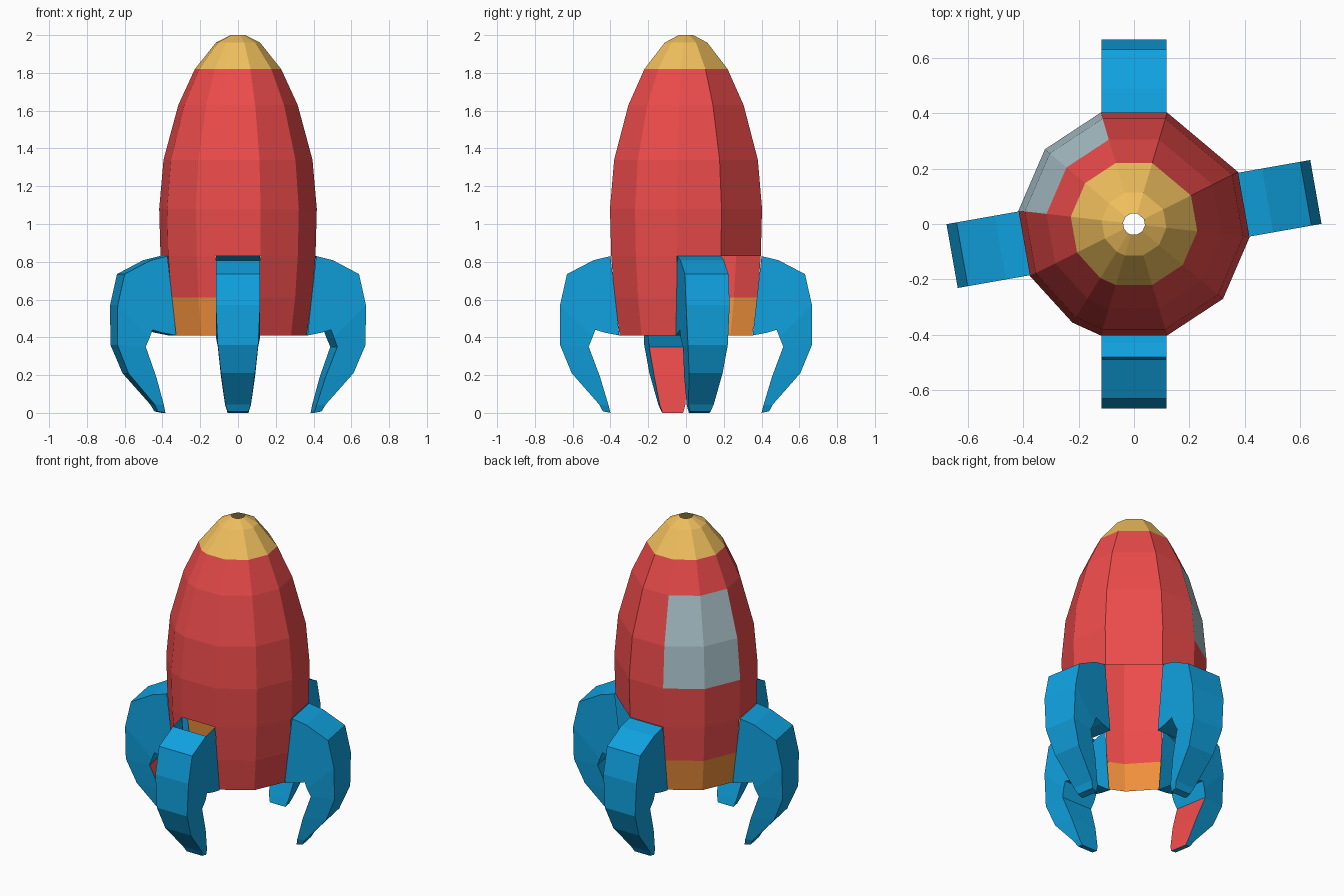
import bpy
from math import sin, cos, radians

if "Cube" in bpy.data.objects:
    bpy.data.objects.remove(bpy.data.objects["Cube"])


def material(name, rgb):
    m = bpy.data.materials.new(name)
    m.diffuse_color = (*rgb, 1)
    m.use_nodes = True
    m.node_tree.nodes["Principled BSDF"].inputs["Base Color"].default_value = m.diffuse_color
    return m


RED = material("red", (.84, .07, .07))
BLUE = material("blue", (.005, .36, .74))
YELLOW = material("yellow", (.87, .52, .11))
ORANGE = material("orange", (.87, .28, .045))
GLASS = material("pale_glass", (.42, .57, .62))


def build(name, verts, faces, mats, slots=None):
    me = bpy.data.meshes.new(name)
    me.from_pydata(verts, [], faces)
    for m in mats:
        me.materials.append(m)
    for i, s in enumerate(slots or []):
        me.polygons[i].material_index = s
    me.update()
    ob = bpy.data.objects.new(name, me)
    bpy.context.collection.objects.link(ob)
    return ob


# Hull: radius/height rings around an uneven eleven-sided section
RINGS = [(.366, .41), (.395, .61), (.413, .83), (.42, 1.08), (.397, 1.34),
         (.318, 1.63), (.23, 1.82), (.118, 1.96), (.04, 2.0)]
ANGLES = [26.6, 73.4, 106.6, 140, 173.4, 206.6, 238, 253.4, 286.6, 320, 353.4]
N = len(ANGLES)
FIN_COLS = (1, 4, 7, 10)
OPEN_COL = 0
BAND_COLS = (2, 3, 5, 6)
GLASS_COLS = (2, 3)


def shell(name, mat, keep):
    """Build the hull cells (row, column) accepted by keep."""
    verts = [(r * cos(radians(a)), r * sin(radians(a)), z)
             for r, z in RINGS for a in ANGLES]
    cells = [(j, i) for j in range(len(RINGS) - 1) for i in range(N) if keep(j, i)]
    faces = [(j * N + i, j * N + (i + 1) % N,
              (j + 1) * N + (i + 1) % N, (j + 1) * N + i) for j, i in cells]
    used = sorted({v for f in faces for v in f})
    index = {v: k for k, v in enumerate(used)}
    build(name, [verts[v] for v in used],
          [tuple(index[v] for v in f) for f in faces], [mat])


def is_gap(j, i):
    return j < 2 and (i in FIN_COLS or i == OPEN_COL)


def is_band(j, i):
    return j == 0 and i in BAND_COLS


def is_glass(j, i):
    return j in (3, 4) and i in GLASS_COLS


shell("hull", RED, lambda j, i: j < 6 and not (
    is_gap(j, i) or is_band(j, i) or is_glass(j, i)))
shell("base_band", ORANGE, is_band)
shell("window", GLASS, is_glass)
shell("nose_cap", YELLOW, lambda j, i: j >= 6)

# Fin stations: outer point, inner point (radius, z), half width
FIN = [((.40, .83), (.353, .41), .117), ((.49, .808), (.43, .425), .117),
       ((.63, .735), (.48, .44), .117), ((.667, .57), (.495, .40), .117),
       ((.667, .36), (.515, .35), .107), ((.605, .21), (.455, .19), .09),
       ((.46, .045), (.41, .04), .068), ((.44, .008), (.40, 0), .055)]


def fin(name, angle, open_top=False, red_inside=False):
    c, s = cos(radians(angle)), sin(radians(angle))
    verts, faces, slots = [], [], []
    for outer, inner, w in FIN:
        for (r, z), t in ((outer, -w), (outer, w), (inner, w), (inner, -w)):
            verts.append((r * c - t * s, r * s + t * c, z))
    for k in range(len(FIN) - 1):
        for e in range(4):
            if open_top and k == 0 and e == 0:
                continue
            a, b = 4 * k + e, 4 * k + (e + 1) % 4
            faces.append((a, a + 4, b + 4, b))
            slots.append(int(red_inside and e == 2 and k >= 4))
    # foot
    n = len(verts)
    faces.append((n - 4, n - 3, n - 2, n - 1))
    slots.append(0)
    build(name, verts, faces, [BLUE, RED], slots)


fin("right_fin", 10)
fin("back_fin", 90)
fin("left_fin", 190, red_inside=True)
fin("front_fin", 270, open_top=True)
